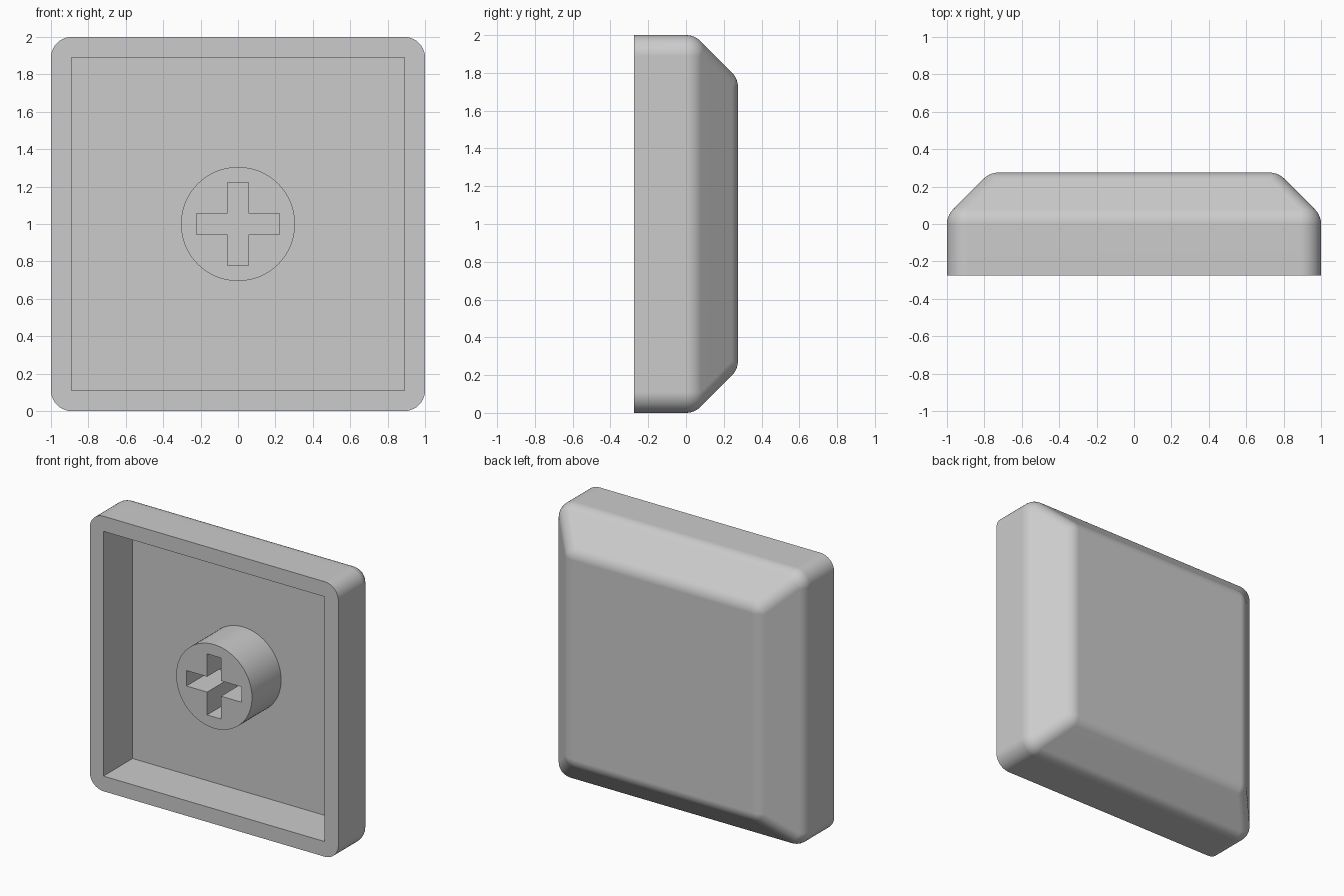
import bpy
import bmesh
from math import pi, sin, cos, radians
from mathutils import Vector, Matrix

cube = bpy.data.objects.get("Cube")
if cube:
    bpy.data.objects.remove(cube)

RADIUS = 0.11        # rounding of all outer edges
FRONT = -0.275       # open side
FLOOR = 0.06         # bottom of the hollow
INNER = 1 - RADIUS   # hollow half size, also the centre of the corner rounding
TOP_INNER = 0.725    # corner centre of the raised back face
TOP_Y = 0.165
ARC = 10             # steps round each corner

grey = bpy.data.materials.new("light grey plastic")
grey.use_nodes = True
colour = (0.6, 0.6, 0.6, 1)
grey.diffuse_color = colour
grey.node_tree.nodes["Principled BSDF"].inputs["Base Color"].default_value = colour


def finish(name, bm):
    bmesh.ops.recalc_face_normals(bm, faces=bm.faces)
    mesh = bpy.data.meshes.new(name)
    bm.to_mesh(mesh)
    bm.free()
    mesh.materials.append(grey)
    obj = bpy.data.objects.new(name, mesh)
    obj.location.z = 1
    bpy.context.collection.objects.link(obj)
    bpy.ops.object.select_all(action='DESELECT')
    obj.select_set(True)
    bpy.context.view_layer.objects.active = obj
    bpy.ops.object.shade_smooth_by_angle(angle=radians(30))
    weighted = obj.modifiers.new("flat_face_normals", 'WEIGHTED_NORMAL')
    weighted.keep_sharp = True
    return obj


# Directions bounding the rounded corner patches
X, Y, Z = Vector((1, 0, 0)), Vector((0, 1, 0)), Vector((0, 0, 1))
SLOPE_X, SLOPE_Z = (X + Y).normalized(), (Z + Y).normalized()


def side(s):
    return X.slerp(Z, s)


def slope(s):
    return SLOPE_X.slerp(SLOPE_Z, s)


def ring(bm, half, y, radius, direction):
    """Closed loop of four corners, each an arc about its corner centre."""
    verts = []
    for k in range(4):
        turn = Matrix.Rotation(-k * pi / 2, 3, 'Y')
        for i in range(ARC + 1):
            point = Vector((half, y, half)) + direction(i / ARC) * radius
            verts.append(bm.verts.new(turn @ point))
    return verts


# Cap shell: rings from the hollow's floor, round the rim, to the back face
bm = bmesh.new()
rings = [ring(bm, INNER, FLOOR, 0, side),
         ring(bm, INNER, FRONT, 0, side),
         ring(bm, INNER, FRONT, RADIUS, side)]
steps = 5
for j in range(steps + 1):
    rings.append(ring(bm, INNER, 0, RADIUS,
                      lambda s: side(s).slerp(slope(s), j / steps)))
for j in range(steps + 1):
    rings.append(ring(bm, TOP_INNER, TOP_Y, RADIUS,
                      lambda s: slope(s).slerp(Y, j / steps)))
for low, high in zip(rings, rings[1:]):
    for i in range(len(low)):
        n = (i + 1) % len(low)
        bm.faces.new((low[i], low[n], high[n], high[i]))
for end in (rings[0], rings[-1]):
    bm.faces.new(end[::ARC + 1])
bmesh.ops.remove_doubles(bm, verts=bm.verts, dist=0.0001)
finish("cap_shell", bm)

# Mounting stem: round post with a cross-shaped socket
bm = bmesh.new()


def outline(points):
    verts = [bm.verts.new((x, FRONT, z)) for x, z in points]
    return [bm.edges.new((v, verts[(i + 1) % len(verts)]))
            for i, v in enumerate(verts)]


SIDES, POST, LONG, THIN = 64, 0.305, 0.222, 0.056
circle = [(POST * cos(2 * pi * i / SIDES), POST * sin(2 * pi * i / SIDES))
          for i in range(SIDES)]
arm = [(LONG, -THIN), (LONG, THIN), (THIN, THIN)]
cross = []
for k in range(4):
    for x, z in arm:
        cross.append((x, z))
    arm = [(-z, x) for x, z in arm]
edges = outline(circle) + outline(cross)
bmesh.ops.triangle_fill(bm, edges=edges, use_beauty=True, normal=(0, -1, 0))
extruded = bmesh.ops.extrude_face_region(bm, geom=bm.faces[:], use_keep_orig=True)
for v in extruded["geom"]:
    if isinstance(v, bmesh.types.BMVert):
        v.co.y = FLOOR + 0.01
finish("mounting_stem", bm)
